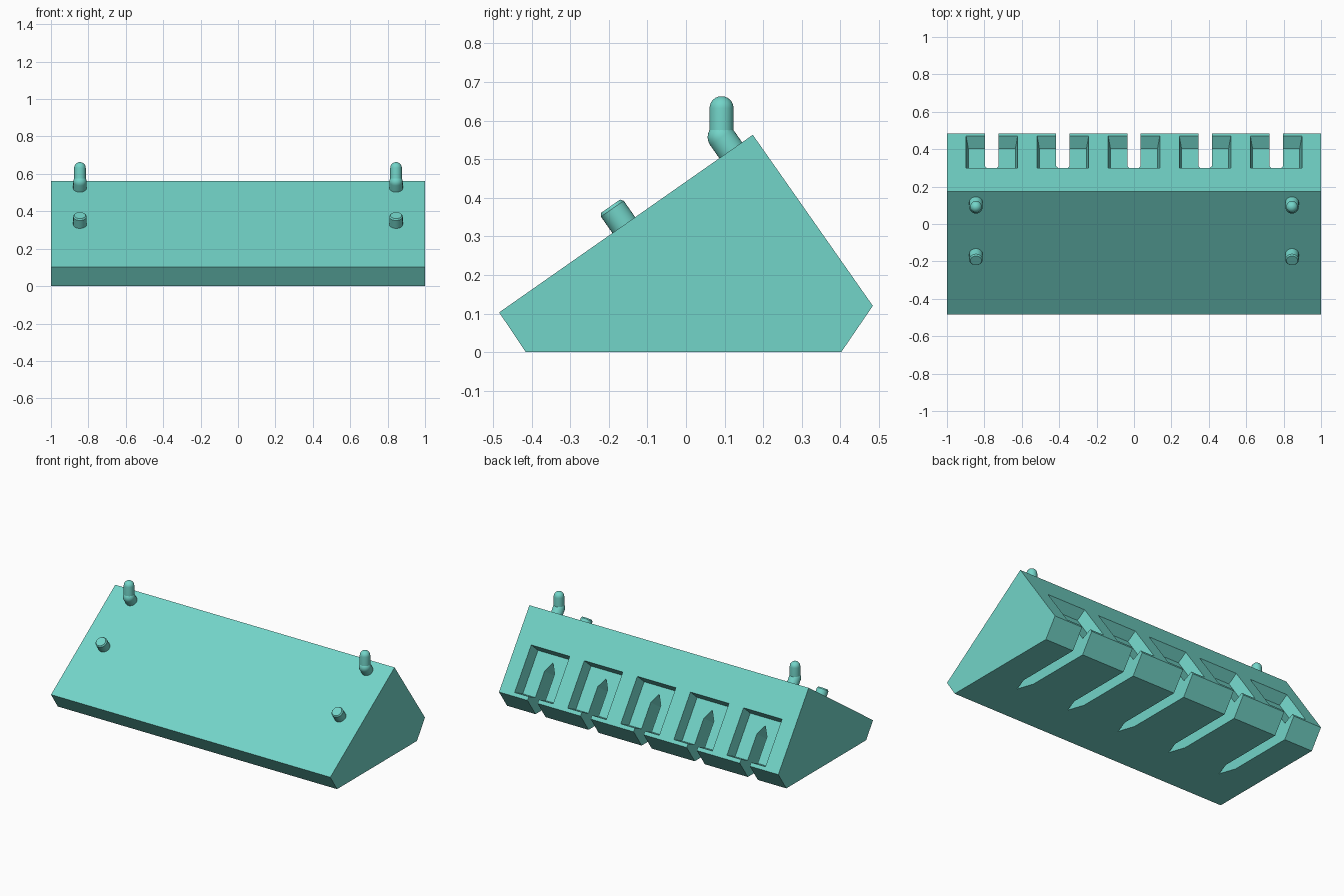
import bpy, bmesh, math
from mathutils import Vector

if "Cube" in bpy.data.objects:
    bpy.data.objects.remove(bpy.data.objects["Cube"])

PROFILE = [(-0.415, 0), (0.402, 0), (0.484, 0.12), (0.173, 0.563), (-0.484, 0.103)]
APEX = Vector((0, 0.173, 0.563))
A = math.radians(35)
DOWN = Vector((0, math.sin(A), -math.cos(A)))     # down the rear slope
INTO = Vector((0, -math.cos(A), -math.sin(A)))    # into the rear slope
OUT = -DOWN                                       # out of the front slope

teal = bpy.data.materials.new("teal")
teal.diffuse_color = (0.17, 0.66, 0.58, 1)
teal.use_nodes = True
teal.node_tree.nodes["Principled BSDF"].inputs["Base Color"].default_value = teal.diffuse_color


def add_object(name, bm):
    me = bpy.data.meshes.new(name)
    bm.to_mesh(me)
    bm.free()
    me.materials.append(teal)
    ob = bpy.data.objects.new(name, me)
    bpy.context.collection.objects.link(ob)
    return ob


def loft(name, rings):
    """Solid made of one or more pairs of matching end rings."""
    bm = bmesh.new()
    for a, b in rings:
        va, vb = [bm.verts.new(p) for p in a], [bm.verts.new(p) for p in b]
        n = len(va)
        bm.faces.new(va)
        bm.faces.new(vb[::-1])
        for i in range(n):
            bm.faces.new((va[i], vb[i], vb[(i + 1) % n], va[(i + 1) % n]))
    bmesh.ops.recalc_face_normals(bm, faces=bm.faces)
    return add_object(name, bm)


def ring(cx, pts, d):
    """Points (x, s) on a plane at depth d below the rear slope."""
    return [APEX + Vector((cx + x, 0, 0)) + DOWN * s + INTO * d for x, s in pts]


def rect(w, s0, s1):
    return [(-w, s0), (w, s0), (w, s1), (-w, s1)]


def cut(target, cutter):
    cutter.hide_render = True
    mod = target.modifiers.new("cut", "BOOLEAN")
    mod.operation, mod.solver, mod.object = "DIFFERENCE", "EXACT", cutter
    bpy.context.view_layer.objects.active = target
    bpy.ops.object.modifier_apply(modifier=mod.name)
    bpy.data.objects.remove(cutter)


# wedge-shaped rack body
body = loft("rack_body", [([(-1, y, z) for y, z in PROFILE], [(1, y, z) for y, z in PROFILE])])

# five tapered pockets in the rear slope, each with a pointed slot running out underneath
centres = [0.38 * i for i in range(-2, 3)]
cut(body, loft("pocket_cutter", [
    (ring(c, rect(0.141, 0.218, 0.521), -0.02), ring(c, rect(0.126, 0.234, 0.505), 0.072))
    for c in centres]))
house = [(-0.036, 0.34), (0, 0.28), (0.036, 0.34), (0.036, 0.9), (-0.036, 0.9)]
cut(body, loft("slot_cutter", [(ring(c, house, -0.1), ring(c, house, 1.0)) for c in centres]))


def lathe(name, base, axis, outline, seg=32):
    """Round peg: outline is (radius, height) pairs along the axis."""
    rot = Vector((0, 0, 1)).rotation_difference(axis)
    bm = bmesh.new()
    rings = []
    for r, h in outline:
        rings.append([bm.verts.new(base + rot @ Vector((
            r * math.cos(2 * math.pi * i / seg), r * math.sin(2 * math.pi * i / seg), h)))
            for i in range(seg)])
    for a, b in zip(rings, rings[1:]):
        for i in range(seg):
            j = (i + 1) % seg
            bm.faces.new((a[i], a[j], b[j], b[i]))
    bm.faces.new(rings[0][::-1])
    bm.faces.new(rings[-1])
    ob = add_object(name, bm)
    bpy.ops.object.select_all(action="DESELECT")
    ob.select_set(True)
    bpy.context.view_layer.objects.active = ob
    bpy.ops.object.shade_smooth_by_angle(angle=math.radians(35))


def dome(r, h, steps=7):
    return [(r * math.cos(t), h + r * math.sin(t))
            for t in (math.radians(84) * i / steps for i in range(steps + 1))]


for side, x in (("left", -0.845), ("right", 0.845)):
    # short straight lower peg with chamfered tip
    lathe(f"lower_peg_{side}", Vector((x, -0.161, 0.329)), OUT,
          [(0.036, -0.02), (0.036, 0.052), (0.03, 0.06)])
    # bent upper hook: slanted root with rounded elbow, then an upright pin
    elbow = Vector((x, 0.092, 0.557))
    lathe(f"hook_root_{side}", elbow - OUT * 0.06, OUT, [(0.036, 0)] + dome(0.036, 0.06))
    lathe(f"hook_pin_{side}", elbow, Vector((0, 0, 1)), [(0.031, 0)] + dome(0.031, 0.075))
